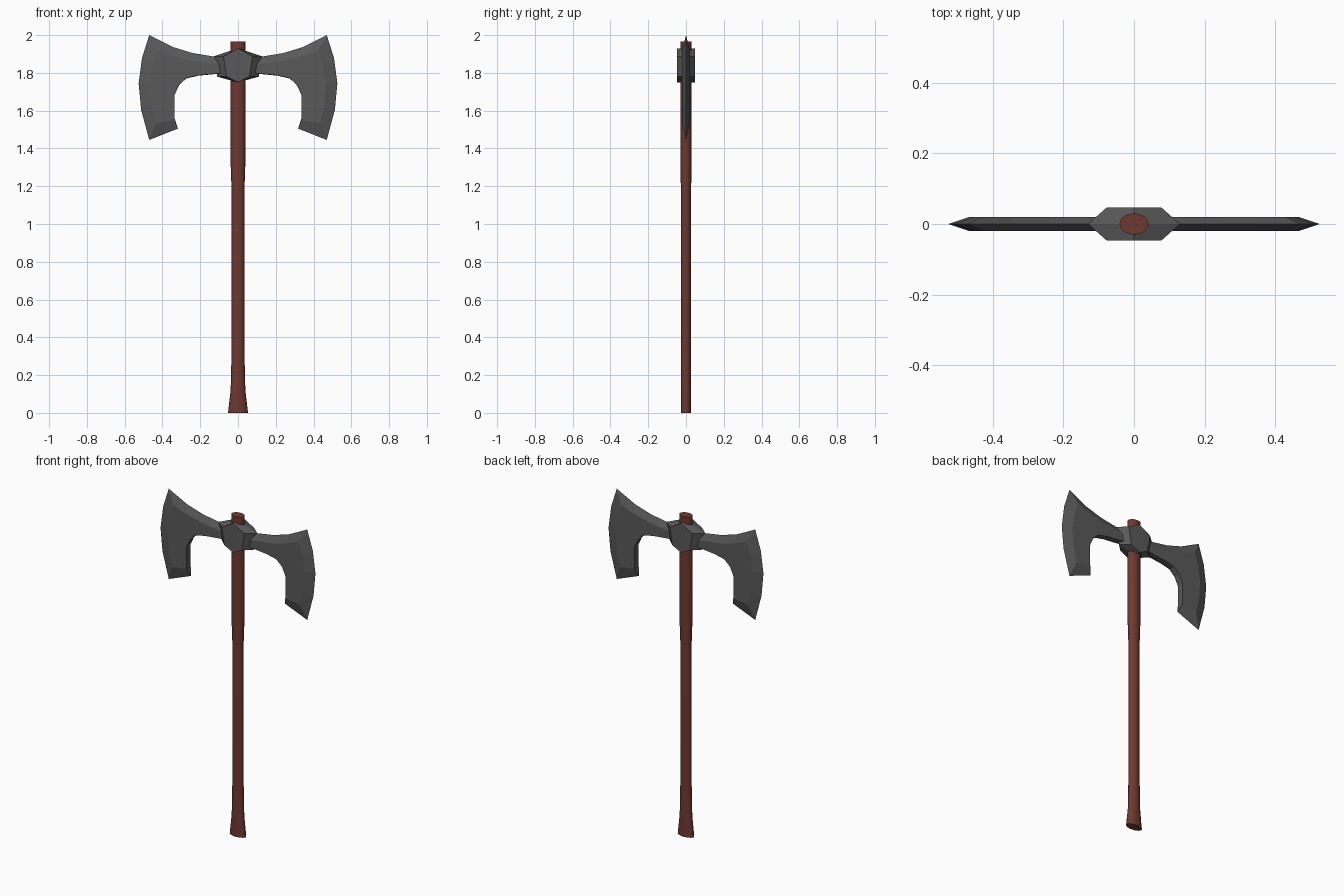
import bpy, bmesh
from math import cos, sin, tau

cube = bpy.data.objects.get("Cube")
if cube:
    bpy.data.objects.remove(cube, do_unlink=True)


def make_material(name, rgb):
    mat = bpy.data.materials.new(name)
    mat.use_nodes = True
    colour = (*rgb, 1)
    mat.diffuse_color = colour
    mat.node_tree.nodes["Principled BSDF"].inputs["Base Color"].default_value = colour
    return mat


def loft(name, rings, mat):
    """Skin a closed solid through rings with equal point counts."""
    bm = bmesh.new()
    loops = [[bm.verts.new(p) for p in ring] for ring in rings]
    for a, b in zip(loops, loops[1:]):
        for i in range(len(a)):
            j = (i + 1) % len(a)
            bm.faces.new((a[i], a[j], b[j], b[i]))
    bm.faces.new(loops[0])
    bm.faces.new(loops[-1])
    bmesh.ops.recalc_face_normals(bm, faces=bm.faces)
    mesh = bpy.data.meshes.new(name)
    bm.to_mesh(mesh)
    bm.free()
    mesh.materials.append(mat)
    obj = bpy.data.objects.new(name, mesh)
    bpy.context.collection.objects.link(obj)
    return obj


steel = make_material("dark steel", (0.1, 0.1, 0.1))
wood = make_material("red brown wood", (0.155, 0.04, 0.031))

# Oval handle with a flared foot: height, half width, half depth
sections = [(0, 0.053, 0.027), (0.12, 0.039, 0.027), (0.32, 0.034, 0.027),
            (1.18, 0.034, 0.027), (1.32, 0.039, 0.03), (1.965, 0.041, 0.03)]
SIDES = 20
handle = loft("handle", [[(rx * cos(tau * i / SIDES), ry * sin(tau * i / SIDES), z)
                          for i in range(SIDES)] for z, rx, ry in sections], wood)
bpy.ops.object.select_all(action="DESELECT")
handle.select_set(True)
bpy.context.view_layer.objects.active = handle
bpy.ops.object.shade_smooth_by_angle()


# Faceted collar, pointed towards both blades
def collar_ring(y, upper, lower):
    return [(0, y, 1.93), (upper, y, 1.887), (lower, y, 1.78),
            (0, y, 1.75), (-lower, y, 1.78), (-upper, y, 1.887)]


loft("collar", [collar_ring(-0.047, 0.077, 0.06),
                collar_ring(0, 0.13, 0.11),
                collar_ring(0.047, 0.077, 0.06)], steel)

# Blade: outline at the middle plane, then the edge of the flat cheek
blade = [
    ((0.06, 1.875), (0.06, 1.84)), ((0.24, 1.905), (0.24, 1.862)),
    ((0.345, 1.937), (0.345, 1.89)), ((0.47, 2.0), (0.425, 1.92)),
    ((0.508, 1.88), (0.452, 1.84)), ((0.526, 1.745), (0.465, 1.745)),
    ((0.513, 1.605), (0.457, 1.63)), ((0.47, 1.445), (0.435, 1.535)),
    ((0.318, 1.505), (0.335, 1.55)), ((0.335, 1.54), (0.336, 1.56)),
    ((0.335, 1.685), (0.336, 1.685)), ((0.312, 1.735), (0.313, 1.736)),
    ((0.275, 1.77), (0.275, 1.772)), ((0.21, 1.785), (0.21, 1.787)),
    ((0.06, 1.8), (0.06, 1.802)),
]
for side, sign in (("left", 1), ("right", -1)):
    rings = [[(sign * pair[k][0], y, pair[k][1]) for pair in blade]
             for k, y in ((1, -0.02), (0, 0), (1, 0.02))]
    loft(side + "_blade", rings, steel)
